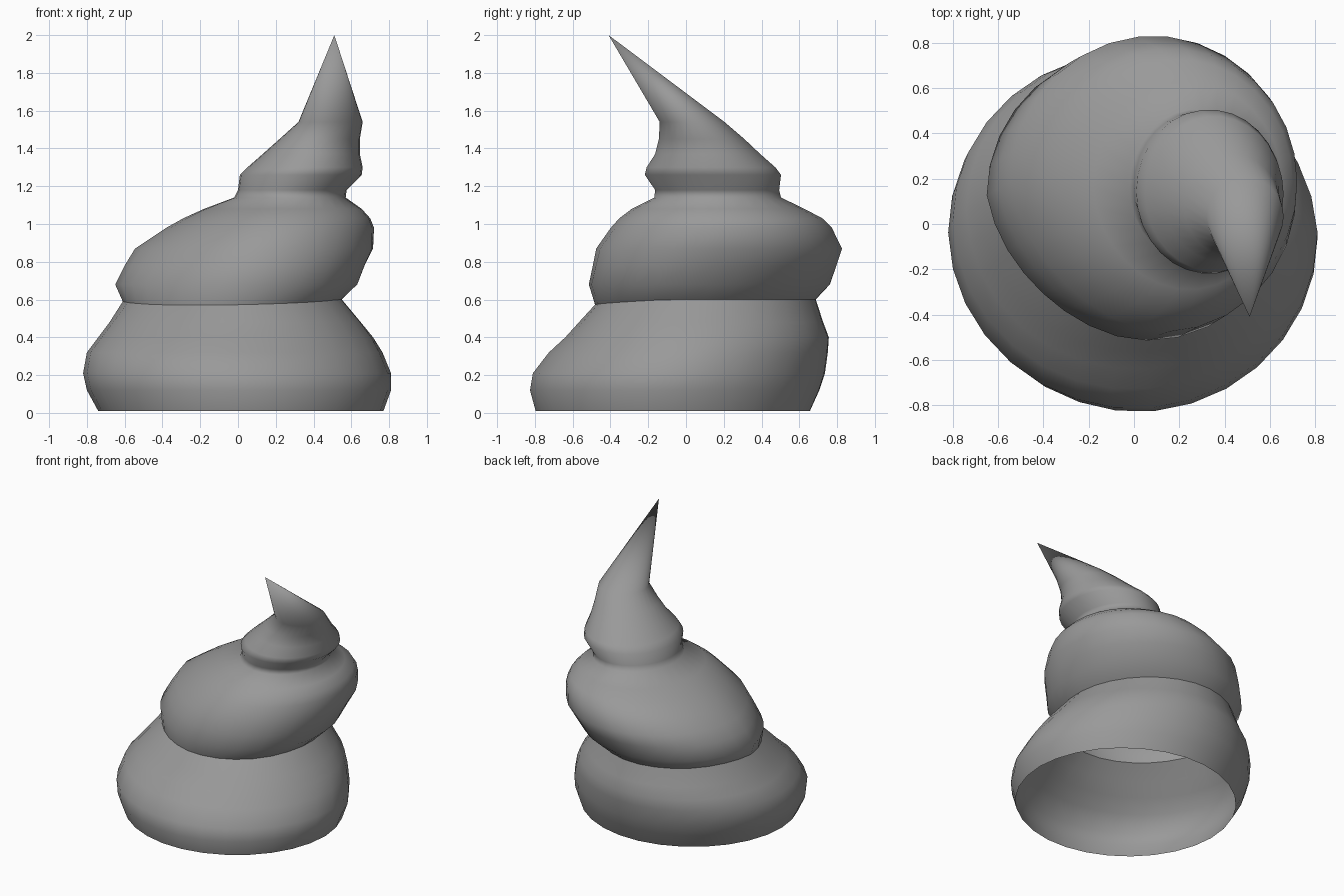
import bpy, bmesh, math

SIDES = 30

# Each level: z, left x, right x, front y, back y,
# then how far the front-left, front-right and back-right corners are drawn in
lower_coil = [
    (0.01, -0.74, 0.77, -0.80, 0.66, 0.01, 0, 0.01),
    (0.12, -0.80, 0.81, -0.83, 0.71, 0.015, 0, 0.02),
    (0.21, -0.82, 0.81, -0.815, 0.74, 0.01, 0, 0.03),
    (0.32, -0.80, 0.765, -0.73, 0.755, 0.01, 0, 0.03),
    (0.40, -0.74, 0.715, -0.64, 0.76, 0.01, -0.02, 0.035),
    (0.48, -0.68, 0.65, -0.565, 0.73, 0.02, -0.04, 0.04),
]
crease = (0.60, -0.61, 0.55, -0.48, 0.69, 0.06, -0.04, 0.03)
middle_coil = [
    (0.68, -0.65, 0.63, -0.51, 0.765, 0.085, -0.06, 0.01),
    (0.78, -0.60, 0.67, -0.49, 0.80, 0.085, -0.05, 0),
    (0.87, -0.545, 0.715, -0.475, 0.83, 0.085, -0.03, 0),
    (0.98, -0.38, 0.72, -0.40, 0.775, 0.06, -0.01, 0),
    (1.03, -0.29, 0.70, -0.355, 0.725, 0.04, -0.01, 0),
    (1.08, -0.18, 0.655, -0.29, 0.63, 0.02, 0, 0),
    (1.14, -0.02, 0.57, -0.17, 0.505, 0, 0, 0),
]
top_coil = [
    (1.18, 0.00, 0.575, -0.165, 0.495, 0, 0, 0),
    (1.26, 0.01, 0.655, -0.22, 0.505, 0, 0, 0),
    (1.30, 0.05, 0.66, -0.21, 0.475, 0, 0, 0),
    (1.37, 0.13, 0.645, -0.165, 0.395, 0, 0, 0),
    (1.45, 0.22, 0.645, -0.145, 0.31, 0, 0, 0),
    (1.54, 0.32, 0.66, -0.14, 0.205, 0, 0, 0),
]
TIP = (0.51, -0.41, 2.0)


def ring(bm, level, dip=0.0):
    z, x0, x1, y0, y1, fl, fr, br = level
    verts = []
    for i in range(SIDES):
        a = 2 * math.pi * i / SIDES
        k = (br, 0, fl, fr)[int(a / (math.pi / 2)) % 4]
        r = 1 - k * abs(math.sin(2 * a))
        drop = dip * max(0, math.cos(a - math.radians(250)))
        verts.append(bm.verts.new(((x0 + x1) / 2 + (x1 - x0) / 2 * r * math.cos(a),
                                   (y0 + y1) / 2 + (y1 - y0) / 2 * r * math.sin(a),
                                   z - drop)))
    return verts


# Swirl shell, open underneath, lofted through the levels
bm = bmesh.new()
fold = ring(bm, crease, 0.03)
rings = ([ring(bm, lv) for lv in lower_coil] + [fold]
         + [ring(bm, lv) for lv in middle_coil + top_coil])
for lo, hi in zip(rings, rings[1:]):
    for i in range(SIDES):
        j = (i + 1) % SIDES
        bm.faces.new((lo[i], lo[j], hi[j], hi[i]))

# Pointed curl leaning to the front right
tip = bm.verts.new(TIP)
for i in range(SIDES):
    bm.faces.new((rings[-1][i], rings[-1][(i + 1) % SIDES], tip))

# Smooth everywhere except the fold between the lower two coils
for f in bm.faces:
    f.smooth = True
for i in range(SIDES):
    bm.edges.get((fold[i], fold[(i + 1) % SIDES])).smooth = False

mesh = bpy.data.meshes.new("swirl_shell")
bm.to_mesh(mesh)
bm.free()
swirl = bpy.data.objects.new("swirl_shell", mesh)
bpy.context.collection.objects.link(swirl)

# Mid-grey surface
grey = bpy.data.materials.new("mid_grey")
grey.diffuse_color = (0.32, 0.32, 0.32, 1)
mesh.materials.append(grey)
